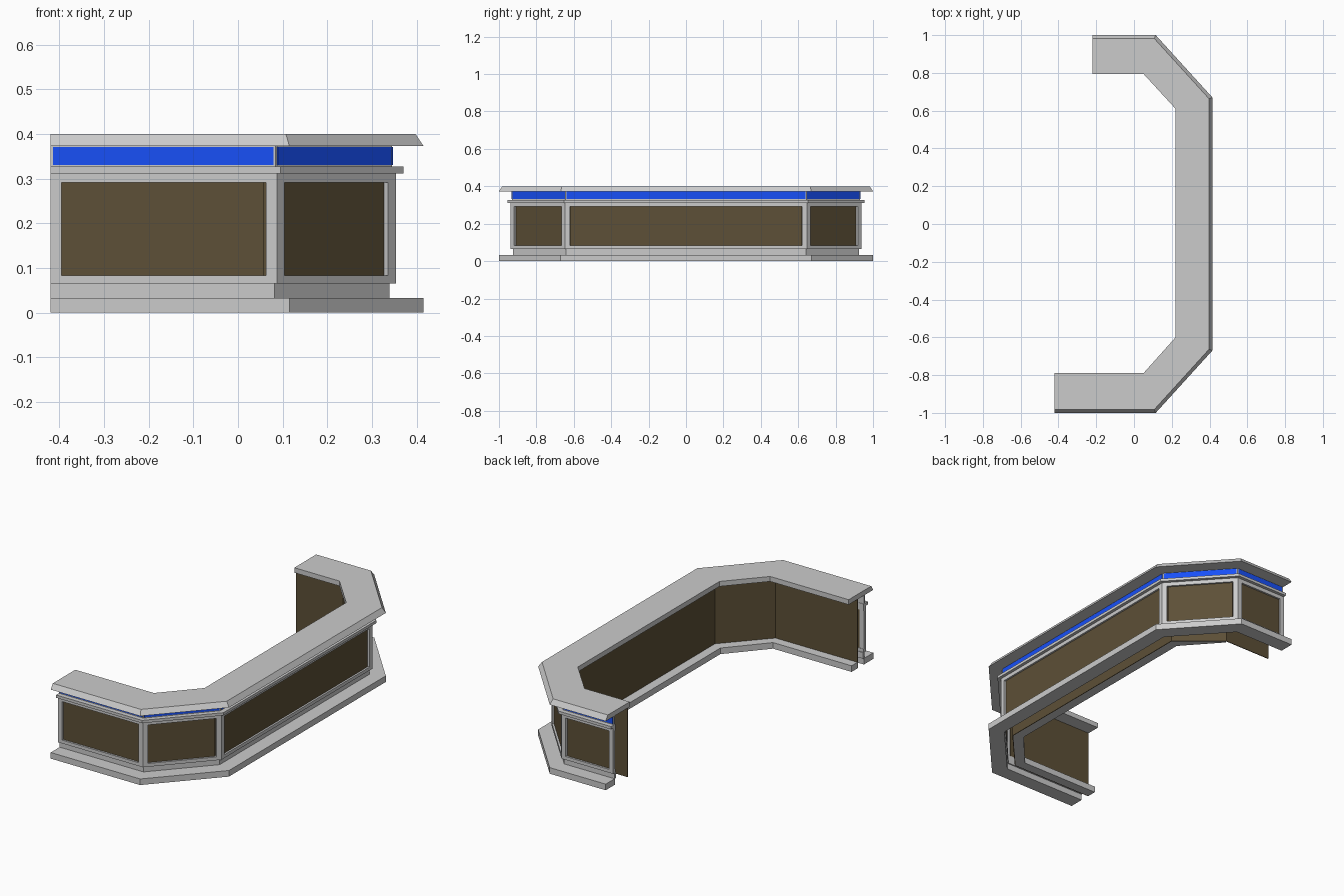
import bpy, bmesh
from mathutils import Vector

if "Cube" in bpy.data.objects:
    bpy.data.objects.remove(bpy.data.objects["Cube"])

# Outer footprint of the counter, from the front wing round to the back wing
PATH = [(-.42, -1), (.115, -1), (.415, -.67), (.415, .67), (.115, 1), (-.22, 1)]


def material(name, rgb):
    m = bpy.data.materials.new(name)
    m.diffuse_color = (*rgb, 1)
    m.use_nodes = True
    m.node_tree.nodes["Principled BSDF"].inputs["Base Color"].default_value = m.diffuse_color
    return m


BROWN = material("brown_panel", (.11, .08, .038))
BLUE = material("blue_strip", (.009, .08, .93))


def finish(name, bm, mat=None):
    bmesh.ops.recalc_face_normals(bm, faces=bm.faces)
    mesh = bpy.data.meshes.new(name)
    bm.to_mesh(mesh)
    bm.free()
    ob = bpy.data.objects.new(name, mesh)
    bpy.context.collection.objects.link(ob)
    if mat:
        mesh.materials.append(mat)
    return ob


def inward(d):
    """PATH moved inward by d with mitred corners."""
    pts = [Vector(p) for p in PATH]
    dirs = [(b - a).normalized() for a, b in zip(pts, pts[1:])]
    norms = [Vector((-t.y, t.x)) for t in dirs]
    out = []
    for i, p in enumerate(pts):
        n0, n1 = norms[max(i - 1, 0)], norms[min(i, len(norms) - 1)]
        m = (n0 + n1).normalized()
        out.append(p + m * d / m.dot(n0))
    return out


def loft(name, lines, mat=None):
    """Closed solid through (path, z) lines, which are the profile corners."""
    bm = bmesh.new()
    rows = [[bm.verts.new((p[0], p[1], z)) for p in path] for path, z in lines]
    for a, b in zip(rows, rows[1:] + rows[:1]):
        for i in range(len(a) - 1):
            bm.faces.new((a[i], a[i + 1], b[i + 1], b[i]))
    for end in (0, -1):
        bm.faces.new([r[end] for r in rows])
    return finish(name, bm, mat)


def band(name, d0, d1, z0, z1, mat=None):
    a, b = inward(d0), inward(d1)
    return loft(name, [(a, z0), (a, z1), (b, z1), (b, z0)], mat)


def boards(name, d0, d1, z0, z1, spans, mat=None):
    """Boxes on every side; spans(length) gives start/end distances."""
    bm = bmesh.new()
    line = inward(d0)
    for a, b in zip(line, line[1:]):
        t = (b - a).normalized()
        n = Vector((-t.y, t.x)) * (d1 - d0)
        for s, e in spans((b - a).length):
            quad = [a + t * s, a + t * e, a + t * e + n, a + t * s + n]
            lo = [bm.verts.new((*q, z0)) for q in quad]
            hi = [bm.verts.new((*q, z1)) for q in quad]
            bm.faces.new(lo)
            bm.faces.new(hi)
            for i in range(4):
                j = (i + 1) % 4
                bm.faces.new((lo[i], lo[j], hi[j], hi[i]))
    return finish(name, bm, mat)


# Counter top with sloping front edge
inner = [(-.42, -.79), (.05, -.79), (.22, -.6), (.22, .61), (.05, .795), (-.22, .795)]
loft("counter_top", [(inward(0), .373), (inward(.018), .4), (inner, .4), (inner, .373)])

# Plinth and recessed step
band("plinth", 0, .08, 0, .033)
band("plinth_step", .076, .086, .033, .066)

# Panelled front: rails, posts and recessed panels
band("bottom_rail", .062, .082, .065, .083)
band("top_rail", .062, .082, .291, .312)
boards("posts", .062, .08, .083, .291, lambda n: [(0, .025), (n - .025, n)])
boards("front_panels", .072, .08, .083, .291, lambda n: [(.025, n - .025)], BROWN)

# Ledge and blue strip under the counter
band("ledge", .045, .082, .312, .327)
band("strip_backing", .07, .08, .327, .373)
boards("blue_strip", .068, .075, .331, .371, lambda n: [(.006, n - .006)], BLUE)

# Inner wall
wall = [(-.42, -.865), (.07, -.865), (.275, -.64), (.275, .63), (.06, .81), (-.22, .81)]
wall_out = [(-.42, -.869), (.072, -.869), (.279, -.642), (.279, .632), (.062, .814), (-.22, .814)]
loft("inner_wall", [(wall, 0), (wall, .373), (wall_out, .373), (wall_out, 0)], BROWN)

# Skirting along the inner wall, fading out at the back wing
skirt = [(-.42, -.815), (.05, -.815), (.225, -.615), (.225, .61), (.055, .8)]
loft("inner_skirting", [(skirt, 0), (skirt, .033), (wall[:5], .033), (wall[:5], 0)])
